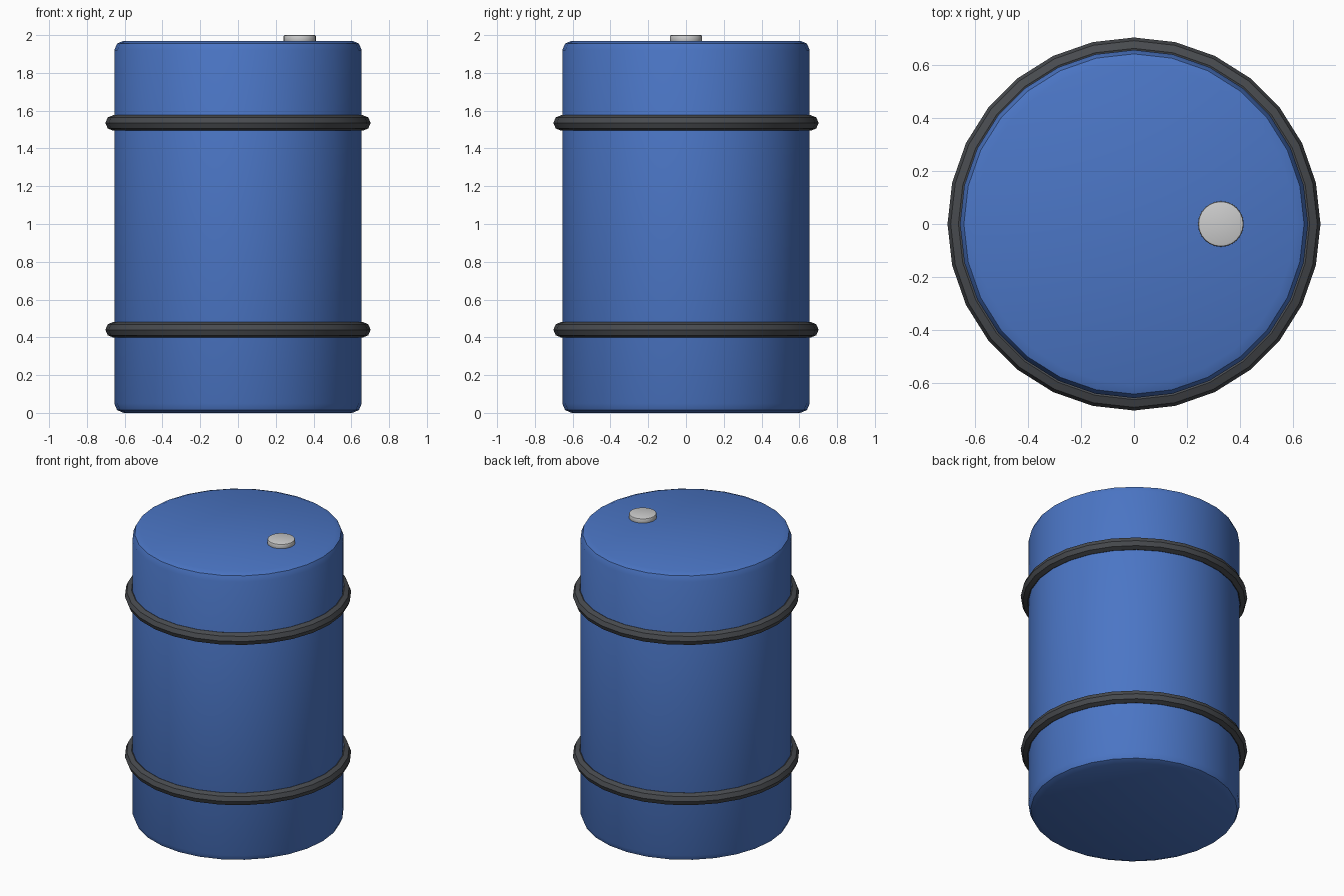
import bpy

if "Cube" in bpy.data.objects:
    bpy.data.objects.remove(bpy.data.objects["Cube"])

SIDES = 28


def material(name, rgb):
    mat = bpy.data.materials.new(name)
    mat.diffuse_color = (*rgb, 1.0)
    mat.use_nodes = True
    mat.node_tree.nodes["Principled BSDF"].inputs["Base Color"].default_value = mat.diffuse_color
    return mat


def finish(name, mat=None):
    obj = bpy.context.object
    obj.name = name
    if mat:
        obj.data.materials.append(mat)
    bpy.ops.object.shade_smooth_by_angle(angle=0.55)
    return obj


def rounded_cylinder(name, sides, radius, z0, z1, bevel, x=0.0, mat=None):
    bpy.ops.mesh.primitive_cylinder_add(vertices=sides, radius=radius, depth=z1 - z0,
                                        location=(x, 0, (z0 + z1) / 2))
    obj = bpy.context.object
    mod = obj.modifiers.new("rounded_rims", "BEVEL")
    mod.width = bevel
    mod.segments = 2
    mod.limit_method = 'ANGLE'
    mod.angle_limit = 1.0
    bpy.ops.object.modifier_apply(modifier=mod.name)
    return finish(name, mat)


blue = material("blue_paint", (0.07, 0.18, 0.56))
dark = material("dark_rubber", (0.065, 0.07, 0.078))

# Drum body with rounded rims
rounded_cylinder("drum_body", SIDES, 0.655, 0.0, 1.97, 0.05, mat=blue)

# Two hoops around the body
for name, z in (("lower_hoop", 0.44), ("upper_hoop", 1.535)):
    bpy.ops.mesh.primitive_torus_add(major_segments=SIDES, minor_segments=8,
                                     major_radius=0.661, minor_radius=0.041,
                                     location=(0, 0, z))
    hoop = finish(name, dark)
    hoop.data.shade_smooth()

# Filler cap on the lid
rounded_cylinder("filler_cap", 24, 0.086, 1.96, 2.0, 0.008, x=0.327)
